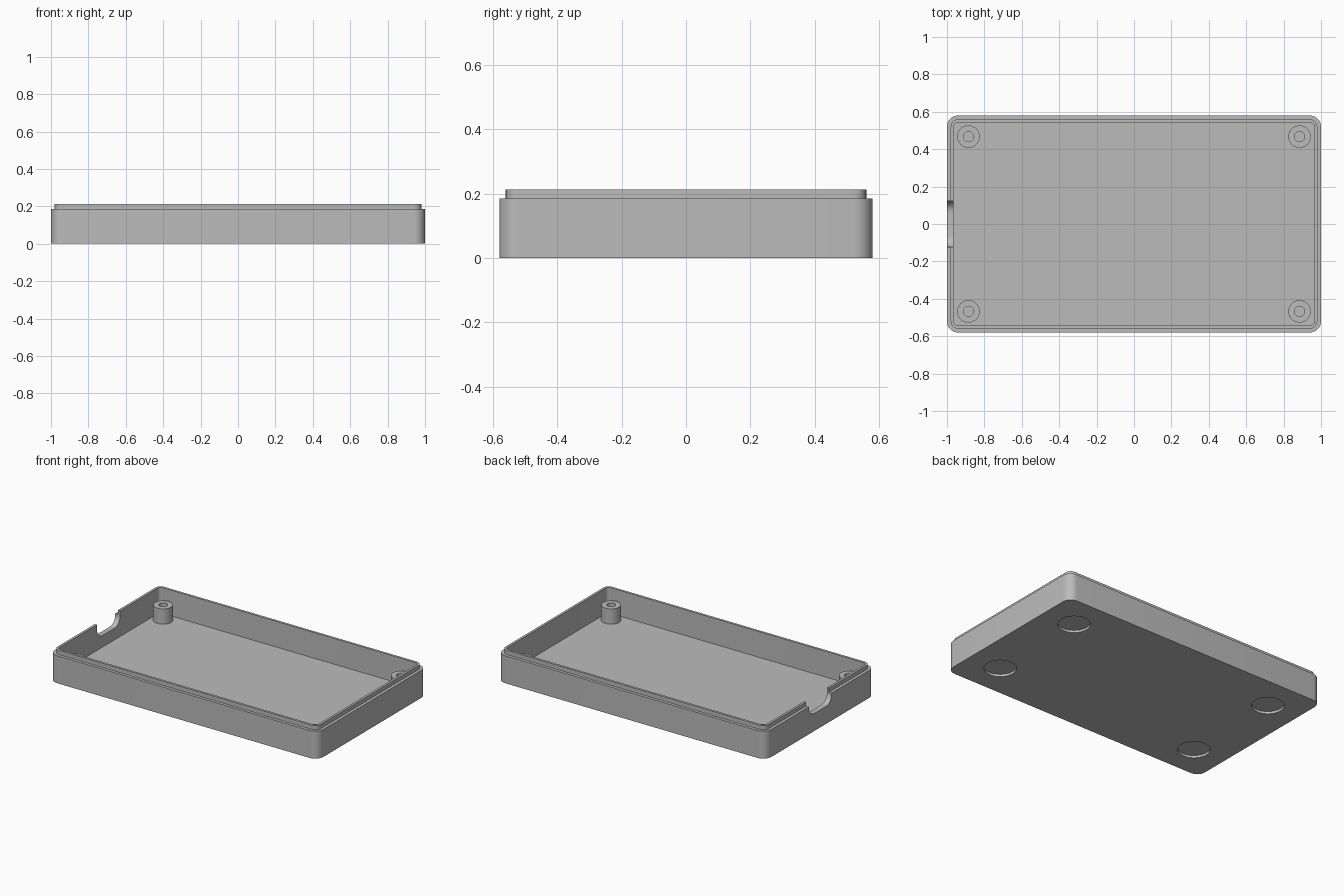
import bpy
import bmesh
from math import cos, sin, pi

cube = bpy.data.objects.get("Cube")
if cube:
    bpy.data.objects.remove(cube, do_unlink=True)

# Single matte grey plastic
grey = bpy.data.materials.new("grey_plastic")
grey.use_nodes = True
grey.diffuse_color = (0.5, 0.5, 0.5, 1)
grey.node_tree.nodes["Principled BSDF"].inputs["Base Color"].default_value = (0.5, 0.5, 0.5, 1)

LENGTH, WIDTH = 1.0, 0.58       # half sizes
FLOOR, SHOULDER, RIM = 0.04, 0.185, 0.213
WALL, STEP, CORNER = 0.036, 0.02, 0.06


def rounded_rect(inset, z):
    """Ring of points around a rounded rectangle."""
    r = CORNER - inset
    points = []
    for quarter, (sx, sy) in enumerate(((1, 1), (-1, 1), (-1, -1), (1, -1))):
        for i in range(9):
            a = (quarter + i / 8) * pi / 2
            points.append((sx * (LENGTH - CORNER) + r * cos(a),
                           sy * (WIDTH - CORNER) + r * sin(a), z))
    return points


def circle(x, y, r, z, n=48):
    return [(x + r * cos(2 * pi * i / n), y + r * sin(2 * pi * i / n), z) for i in range(n)]


def skin(name, rings):
    """Closed solid through a list of matching rings, capped at both ends."""
    bm = bmesh.new()
    loops = [[bm.verts.new(p) for p in ring] for ring in rings]
    for a, b in zip(loops, loops[1:]):
        for i in range(len(a)):
            j = (i + 1) % len(a)
            bm.faces.new((a[i], a[j], b[j], b[i]))
    bm.faces.new(loops[0][::-1])
    bm.faces.new(loops[-1])
    bmesh.ops.recalc_face_normals(bm, faces=bm.faces)
    mesh = bpy.data.meshes.new(name)
    bm.to_mesh(mesh)
    bm.free()
    mesh.materials.append(grey)
    obj = bpy.data.objects.new(name, mesh)
    bpy.context.collection.objects.link(obj)
    return obj


def activate(obj):
    bpy.ops.object.select_all(action='DESELECT')
    obj.select_set(True)
    bpy.context.view_layer.objects.active = obj


def cut(target, cutter):
    mod = target.modifiers.new("cut", 'BOOLEAN')
    mod.operation = 'DIFFERENCE'
    mod.solver = 'EXACT'
    mod.object = cutter
    activate(target)
    bpy.ops.object.modifier_apply(modifier=mod.name)
    bpy.data.objects.remove(cutter, do_unlink=True)


def smooth(obj):
    activate(obj)
    bpy.ops.object.shade_smooth_by_angle(angle=pi / 6)


# Open tray with a stepped lip around the rim
tray = skin("tray", [
    rounded_rect(0, 0),
    rounded_rect(0, SHOULDER),
    rounded_rect(STEP, SHOULDER),
    rounded_rect(STEP, RIM),
    rounded_rect(WALL, RIM),
    rounded_rect(WALL, FLOOR),
])

# Round-bottomed cable notch in the end wall
half, radius, bottom = 0.122, 0.06, 0.118
outline = [(half, 0.3), (-half, 0.3)]
for i in range(25):
    a = pi + pi * i / 24
    side = -1 if i < 12 else 1
    outline.append((side * (half - radius) + radius * cos(a), bottom + radius + radius * sin(a)))
cut(tray, skin("notch_cutter", [[(x, y, z) for y, z in outline] for x in (-1.1, -0.9)]))

# Shallow round foot recesses underneath
for x in (-0.77, 0.77):
    for y in (-0.35, 0.35):
        cut(tray, skin("foot_cutter", [circle(x, y, 0.1, -0.05), circle(x, y, 0.1, 0.016)]))
smooth(tray)

# Hollow screw posts in the corners
for side, x in (("right", -0.885), ("left", 0.885)):
    for end, y in (("front", -0.467), ("back", 0.467)):
        post = skin(f"screw_post_{end}_{side}", [
            circle(x, y, 0.06, FLOOR - 0.005),
            circle(x, y, 0.06, 0.143),
            circle(x, y, 0.027, 0.143),
            circle(x, y, 0.027, FLOOR + 0.002),
        ])
        smooth(post)
